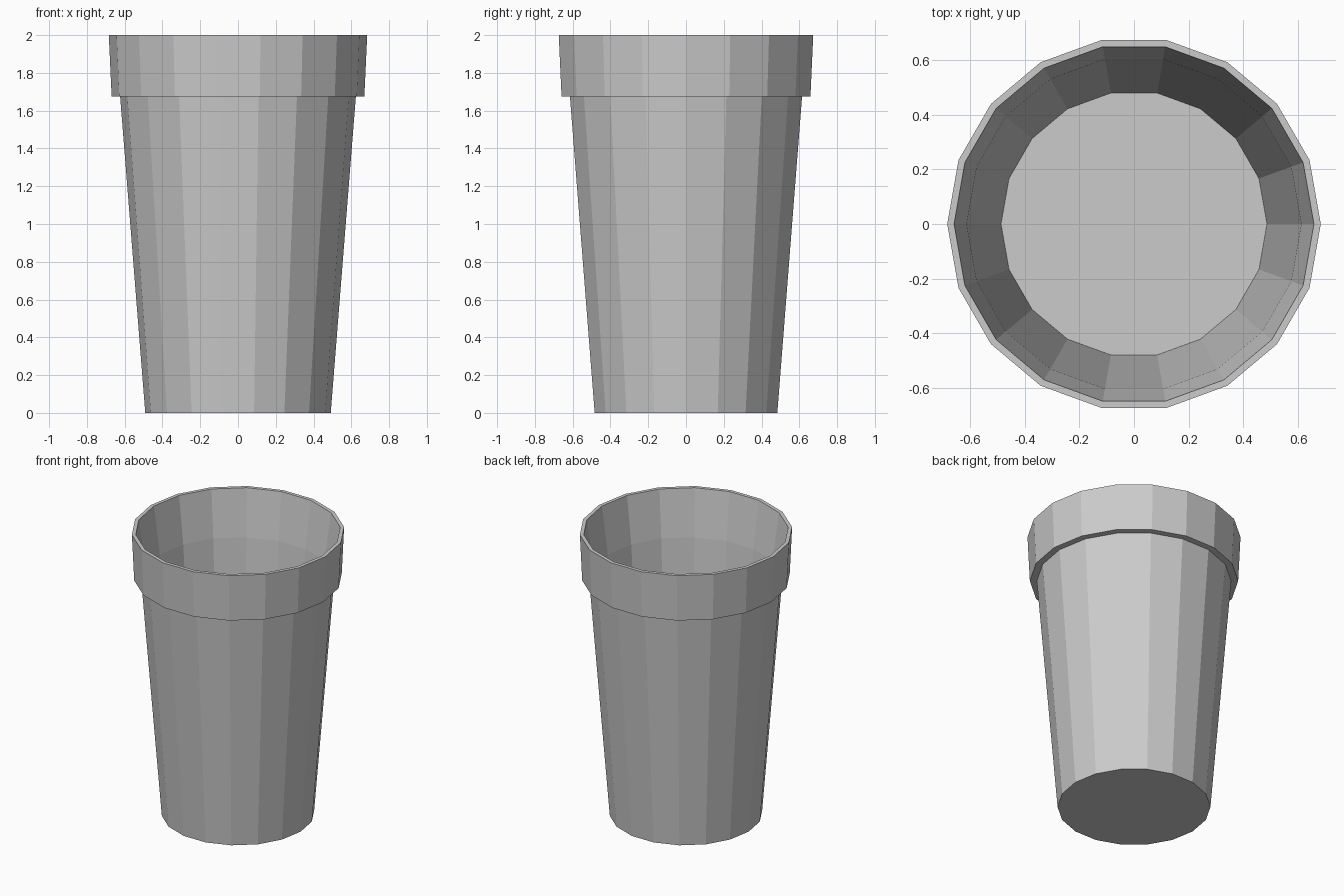
import bpy, bmesh
from math import cos, sin, tau

if "Cube" in bpy.data.objects:
    bpy.data.objects.remove(bpy.data.objects["Cube"])

SIDES = 18


def lathe(name, profile):
    """Spin (radius, z) points into rings and cap both ends of the profile."""
    bm = bmesh.new()
    rings = [[bm.verts.new((r * cos(tau * i / SIDES), r * sin(tau * i / SIDES), z))
              for i in range(SIDES)] for r, z in profile]
    for a, b in zip(rings, rings[1:]):
        for i in range(SIDES):
            j = (i + 1) % SIDES
            bm.faces.new((a[i], a[j], b[j], b[i]))
    bm.faces.new(rings[0][::-1])
    bm.faces.new(rings[-1])
    bmesh.ops.recalc_face_normals(bm, faces=bm.faces)
    mesh = bpy.data.meshes.new(name)
    bm.to_mesh(mesh)
    bm.free()
    obj = bpy.data.objects.new(name, mesh)
    bpy.context.collection.objects.link(obj)
    return obj


# Tapered cup: base, outer wall, stepped rim band, inner wall, floor
lathe("cup", [
    (0.491, 0.0),
    (0.624, 1.675),
    (0.669, 1.675),
    (0.684, 2.0),
    (0.659, 2.0),
    (0.613, 1.67),
    (0.487, 0.04),
])
